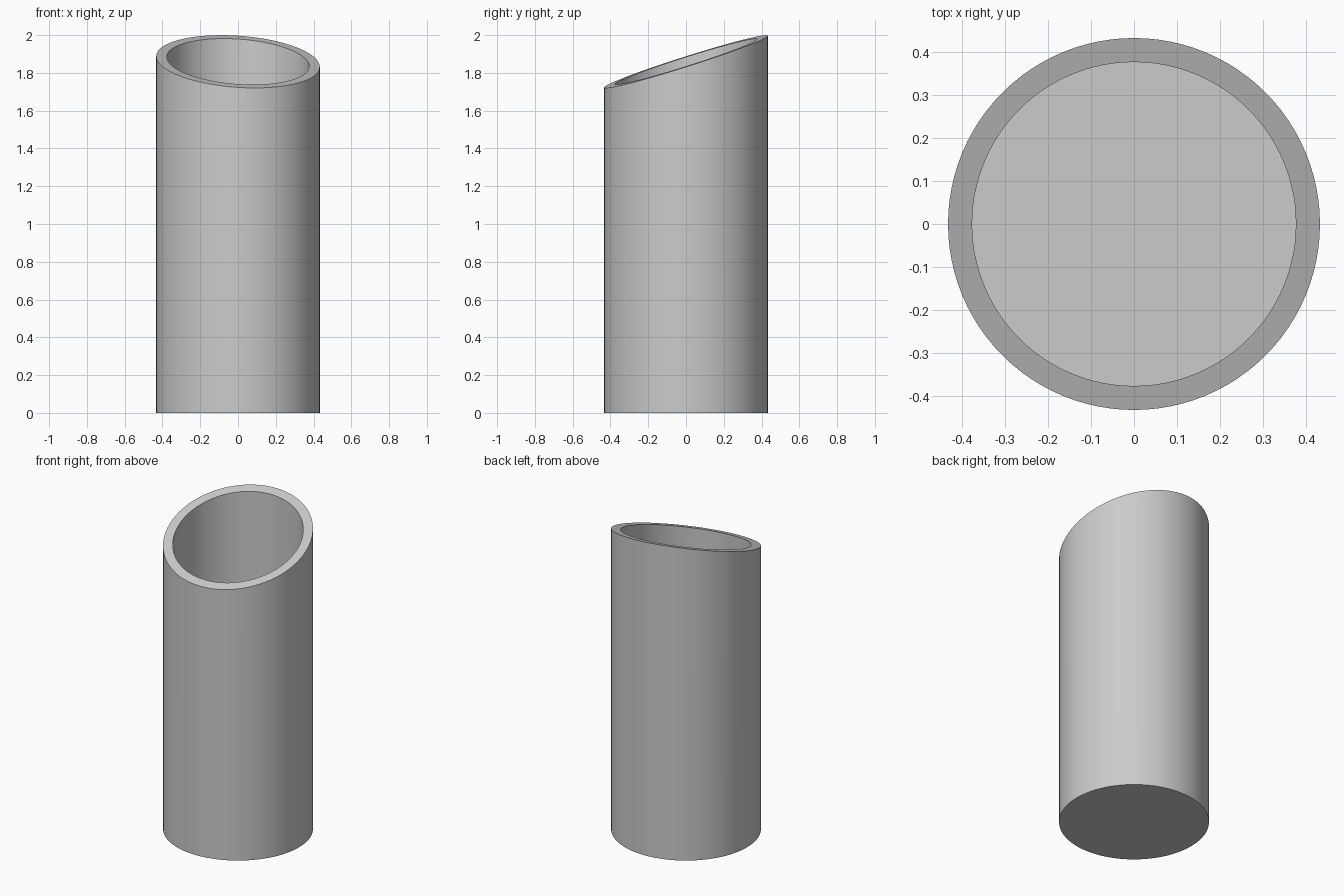
import bpy, bmesh, math

if "Cube" in bpy.data.objects:
    bpy.data.objects.remove(bpy.data.objects["Cube"])

SIDES = 96
R_OUT, R_IN = 0.433, 0.377
FLOOR = 0.057


def rim_z(x, y):
    # slanted plane that cuts the mouth of the tube
    return 1.86 - 0.065 * x + 0.316 * y


bm = bmesh.new()


def ring(r, height):
    verts = []
    for i in range(SIDES):
        a = 2 * math.pi * i / SIDES
        x, y = r * math.cos(a), r * math.sin(a)
        verts.append(bm.verts.new((x, y, height(x, y))))
    return verts


# Outer wall, slanted rim, inner wall
rings = [ring(R_OUT, lambda x, y: 0.0), ring(R_OUT, rim_z),
         ring(R_IN, rim_z), ring(R_IN, lambda x, y: FLOOR)]
for lo, hi in zip(rings, rings[1:]):
    for i in range(SIDES):
        j = (i + 1) % SIDES
        bm.faces.new((lo[i], lo[j], hi[j], hi[i]))

# Underside and inner floor
bm.faces.new(rings[0][::-1])
bm.faces.new(rings[3])

mesh = bpy.data.meshes.new("slanted_cup")
bm.to_mesh(mesh)
bm.free()
cup = bpy.data.objects.new("slanted_cup", mesh)
bpy.context.collection.objects.link(cup)
bpy.context.view_layer.objects.active = cup
cup.select_set(True)
bpy.ops.object.shade_smooth_by_angle(angle=math.radians(30))
